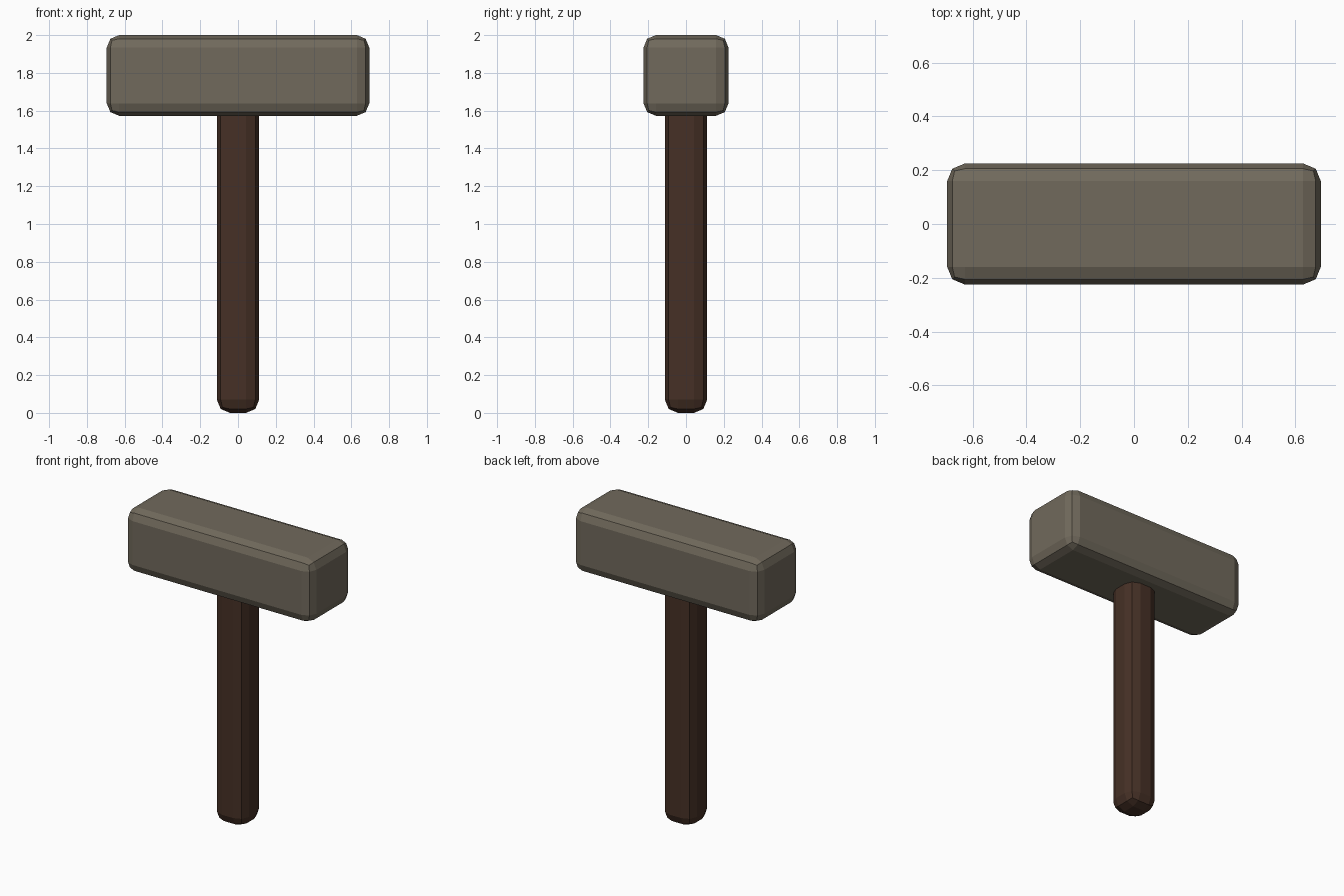
import bpy

if "Cube" in bpy.data.objects:
    bpy.data.objects.remove(bpy.data.objects["Cube"])


def material(name, color):
    m = bpy.data.materials.new(name)
    m.diffuse_color = (*color, 1)
    m.use_nodes = True
    m.node_tree.nodes["Principled BSDF"].inputs["Base Color"].default_value = m.diffuse_color
    return m


def rounded_block(name, half_x, half_y, z0, z1, bevel, mat):
    """Box from z0 to z1 with two-segment bevelled edges, flat shaded."""
    bpy.ops.mesh.primitive_cube_add(size=2, location=(0, 0, (z0 + z1) / 2))
    ob = bpy.context.object
    ob.name = name
    ob.scale = (half_x, half_y, (z1 - z0) / 2)
    bpy.ops.object.transform_apply(location=False, rotation=False, scale=True)
    mod = ob.modifiers.new("Bevel", 'BEVEL')
    mod.width = bevel
    mod.segments = 2
    mod.limit_method = 'NONE'
    ob.data.materials.append(mat)
    return ob


stone = material("grey stone", (0.165, 0.143, 0.107))
wood = material("dark wood", (0.061, 0.030, 0.019))

# Stone head across the top
rounded_block("hammer_head", 0.695, 0.225, 1.573, 2.0, 0.066, stone)

# Wooden handle, let into the head
rounded_block("handle", 0.112, 0.112, 0.0, 1.75, 0.07, wood)
